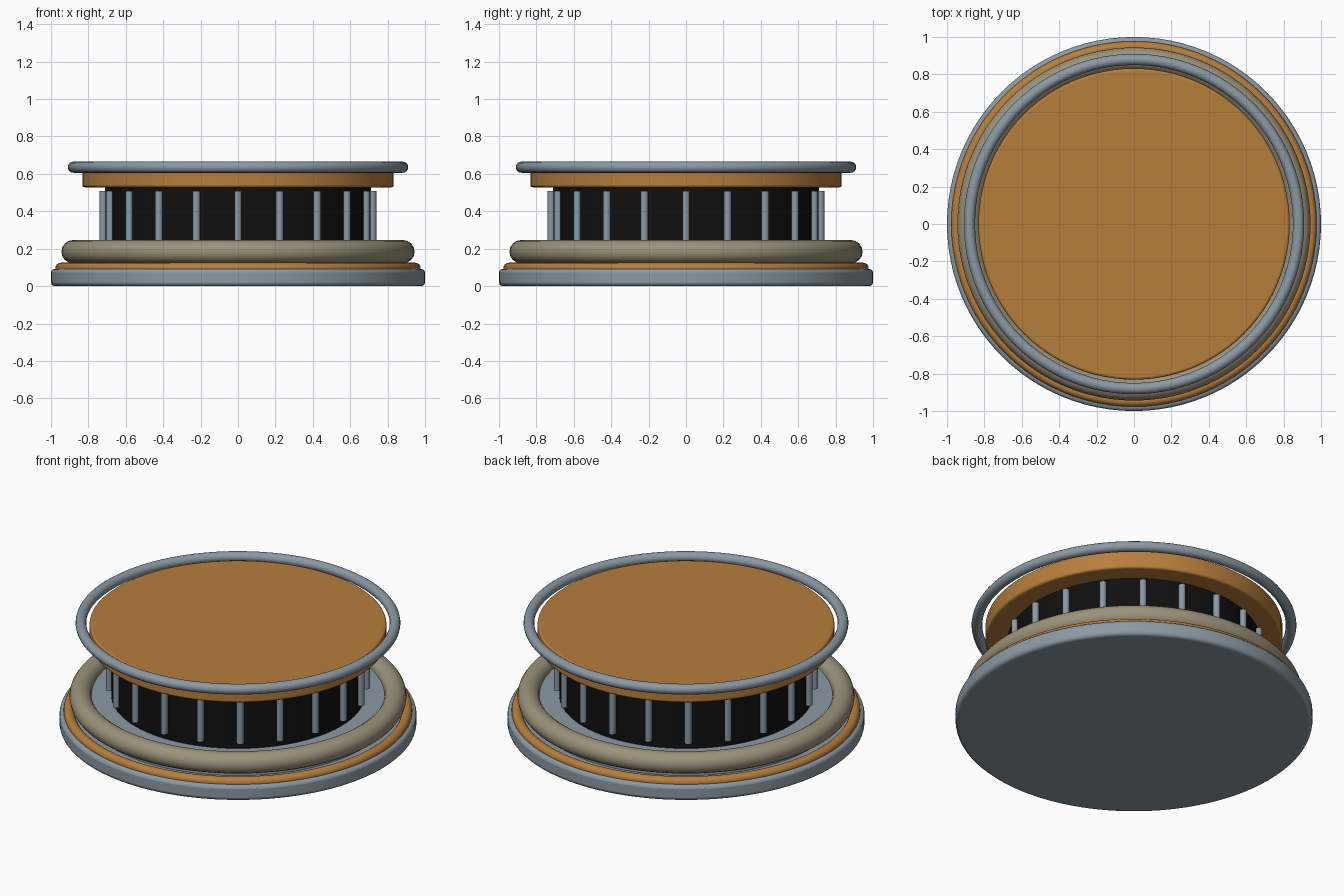
import bpy, math

if "Cube" in bpy.data.objects:
    bpy.data.objects.remove(bpy.data.objects["Cube"])


def material(name, rgb):
    m = bpy.data.materials.new(name)
    m.diffuse_color = (*rgb, 1.0)
    m.use_nodes = True
    m.node_tree.nodes["Principled BSDF"].inputs["Base Color"].default_value = m.diffuse_color
    return m


STEEL = material("steel grey", (0.26, 0.32, 0.37))
AMBER = material("amber orange", (0.47, 0.21, 0.045))
KHAKI = material("khaki", (0.33, 0.29, 0.195))
BLACK = material("black", (0.005, 0.005, 0.005))


def finish(obj, name, mat, angle=40):
    obj.name = name
    obj.data.name = name
    obj.data.materials.append(mat)
    bpy.ops.object.shade_smooth_by_angle(angle=math.radians(angle))
    return obj


def disc(name, mat, radius, z0, z1, bevel=0.0, sides=96, at=(0, 0)):
    """Upright cylinder with optionally rounded rims."""
    bpy.ops.mesh.primitive_cylinder_add(vertices=sides, radius=radius, depth=z1 - z0,
                                        location=(at[0], at[1], (z0 + z1) / 2))
    obj = bpy.context.object
    if bevel:
        mod = obj.modifiers.new("rounded rims", "BEVEL")
        mod.width = bevel
        mod.segments = 3
        mod.limit_method = 'ANGLE'
        mod.angle_limit = math.radians(40)
    return finish(obj, name, mat)


def ring(name, mat, major, minor, z):
    bpy.ops.mesh.primitive_torus_add(major_radius=major, minor_radius=minor,
                                     major_segments=96, minor_segments=16,
                                     location=(0, 0, z))
    return finish(bpy.context.object, name, mat, 60)


# stepped base
disc("base_plate", STEEL, 1.0, 0.0, 0.092, 0.02)
ring("base_trim_ring", AMBER, 0.947, 0.03, 0.095)
ring("cushion_ring", KHAKI, 0.882, 0.062, 0.184)
disc("inner_deck", STEEL, 0.86, 0.08, 0.19)

# dark drum with upright rods
disc("drum", BLACK, 0.71, 0.18, 0.535)
for i in range(20):
    a = math.radians(18 * i)
    disc(f"rod_{i + 1:02d}", STEEL, 0.02, 0.228, 0.508, 0, 12,
         (0.72 * math.cos(a), 0.72 * math.sin(a)))

# top cap with surrounding rail
disc("top_cap", AMBER, 0.832, 0.528, 0.637, 0.012)
ring("top_rail", STEEL, 0.88, 0.03, 0.636)
